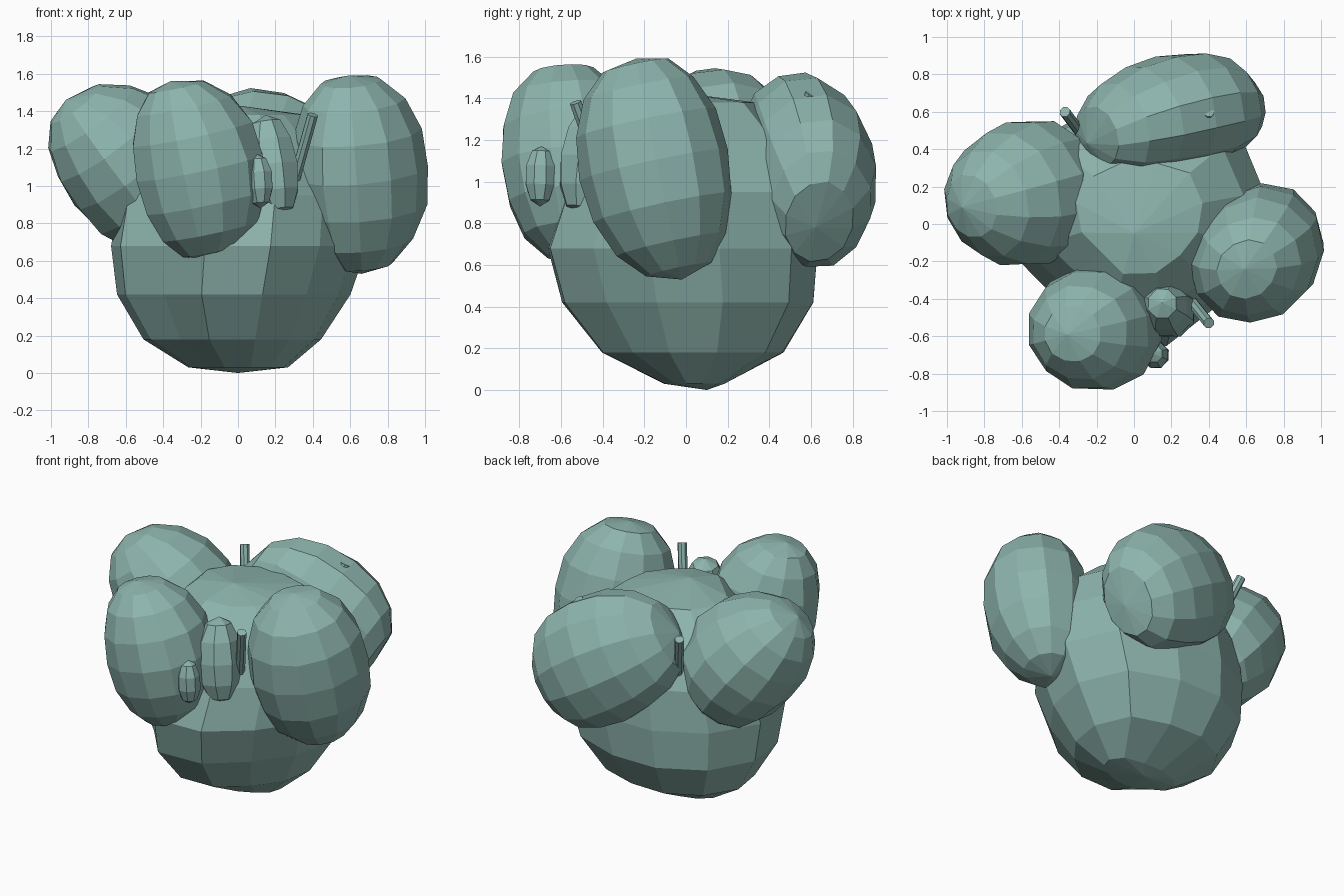
import bpy, bmesh, math, random
from mathutils import Vector

random.seed(4)
if "Cube" in bpy.data.objects:
    bpy.data.objects.remove(bpy.data.objects["Cube"])

green = bpy.data.materials.new("soft_teal")
green.use_nodes = True
colour = (0.27, 0.46, 0.42, 1)
green.diffuse_color = colour
green.node_tree.nodes["Principled BSDF"].inputs["Base Color"].default_value = colour


def skin(name, start, loops, end):
    """Flat-faced skin over closed loops, with a fan at each pole."""
    bm = bmesh.new()
    rows = [[bm.verts.new(p) for p in loop] for loop in loops]
    first, last = bm.verts.new(start), bm.verts.new(end)
    n = len(rows[0])
    for i in range(n):
        j = (i + 1) % n
        bm.faces.new((first, rows[0][j], rows[0][i]))
        bm.faces.new((last, rows[-1][i], rows[-1][j]))
        for low, high in zip(rows, rows[1:]):
            bm.faces.new((low[i], low[j], high[j], high[i]))
    bmesh.ops.recalc_face_normals(bm, faces=bm.faces)
    mesh = bpy.data.meshes.new(name)
    bm.to_mesh(mesh)
    bm.free()
    mesh.materials.append(green)
    obj = bpy.data.objects.new(name, mesh)
    bpy.context.collection.objects.link(obj)
    return obj


def ring(centre, u, v, factors, wobble=0.0):
    """Loop spanned by two radius vectors, scaled per corner."""
    loop = []
    for k, factor in enumerate(factors):
        a = math.tau * (k + 0.5) / len(factors)
        r = factor + random.uniform(-wobble, wobble)
        loop.append(centre + (u * math.cos(a) + v * math.sin(a)) * r)
    return loop


def lump(name, bottom, middle, top, ref, r1, r2, n=12, rows=8, power=0.86):
    """Lobe along a bent axis; r1 is its radius towards ref, low power is blunt."""
    b, m, t = Vector(bottom), Vector(middle), Vector(top)
    axis = (t - b).normalized()
    u = Vector(ref)
    u = (u - axis * u.dot(axis)).normalized()
    v = axis.cross(u)
    bow = m - (b + t) / 2
    loops = []
    for k in range(1, rows):
        a = math.pi * k / rows
        s = math.sin(a)
        c = b.lerp(t, (1 - math.cos(a)) / 2) + bow * s
        loops.append(ring(c, u * r1 * s ** power, v * r2 * s ** power, [1.02] * n, 0.02))
    return skin(name, b, loops, t)


def spine(name, base, tip, radius=0.03):
    """Thin eight-sided rod."""
    b, t = Vector(base), Vector(tip)
    axis = (t - b).normalized()
    u = axis.orthogonal().normalized() * radius
    v = axis.cross(u)
    skin(name, b, [ring(b, u, v, [1] * 8), ring(t, u, v, [1] * 8)], t)


# Main body: height, centre x, centre y, half width, half depth
body_rows = [
    (0.03, 0.00, 0.04, 0.27, 0.15),
    (0.18, -0.03, 0.03, 0.48, 0.45),
    (0.42, -0.03, 0.01, 0.63, 0.62),
    (0.68, 0.00, -0.02, 0.69, 0.67),
    (0.95, 0.03, 0.02, 0.67, 0.62),
    (1.20, 0.03, 0.02, 0.56, 0.50),
    (1.38, 0.03, 0.03, 0.34, 0.31),
]
# Uneven plan: fuller towards the rear left, flatter on the front corners
body_plan = [1.03, 1.11, 1.0, 1.0, 1.02, 1.02, 0.94, 0.83, 1.0, 0.98, 0.89, 0.94]
X, Y = Vector((1, 0, 0)), Vector((0, 1, 0))
skin("body", (0, 0.1, 0),
     [ring(Vector((x, y, z)), X * w, Y * d, body_plan, 0.01) for z, x, y, w, d in body_rows],
     (0, -0.05, 1.43))

# Four large lobes around the body
lump("left_lobe", (0.66, -0.02, 0.53), (0.655, -0.155, 1.08), (0.59, -0.24, 1.59),
     X + Y, 0.375, 0.34)
lump("front_lobe", (-0.16, -0.52, 0.61), (-0.2, -0.555, 1.1), (-0.36, -0.59, 1.56),
     X, 0.35, 0.335)
lump("right_lobe", (-0.36, 0.25, 0.73), (-0.565, 0.165, 1.11), (-0.92, 0.09, 1.46),
     Y, 0.385, 0.375)
lump("back_lobe", (0.60, 0.62, 0.78), (0.22, 0.595, 1.06), (-0.25, 0.43, 1.3),
     Y, 0.31, 0.41, power=0.65)

# Two small buds beside the front lobe
lump("large_bud", (0.23, -0.5, 0.84), (0.18, -0.46, 1.1), (0.15, -0.42, 1.38),
     X, 0.145, 0.15, 8, 6)
lump("small_bud", (0.12, -0.7, 0.88), (0.115, -0.7, 1.03), (0.1, -0.69, 1.17),
     X, 0.075, 0.075, 8, 5)

# Spines between the lobes, and two that barely break through them
spine("front_spine", (0.28, -0.38, 0.95), (0.40, -0.53, 1.38))
spine("back_spine", (-0.25, 0.44, 0.95), (-0.37, 0.60, 1.35))
spine("left_spine", (0.66, 0.03, 1.0), (0.79, 0.05, 1.385))
spine("rear_spine", (0.28, 0.4, 0.95), (0.40, 0.60, 1.42))
